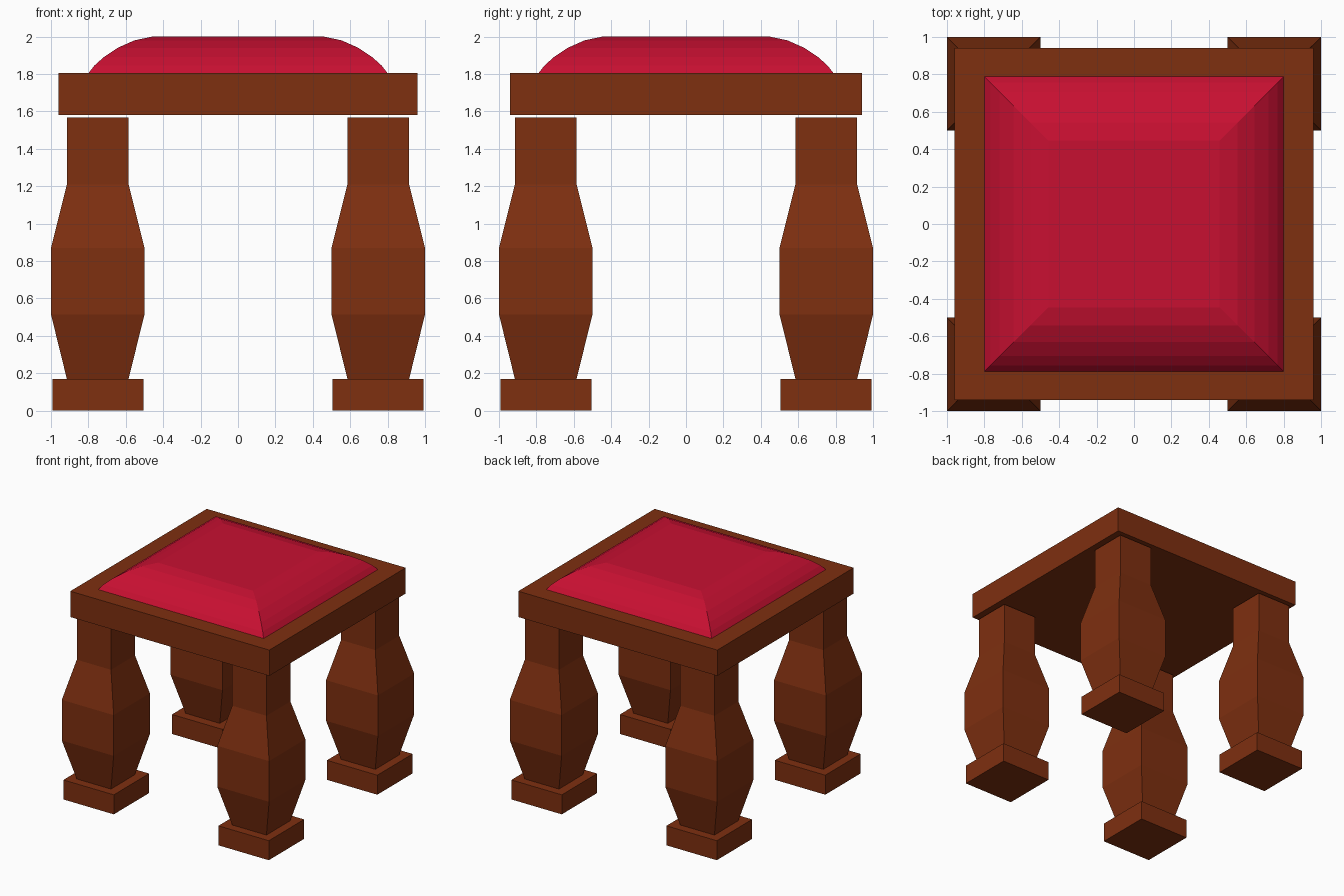
import bpy, bmesh

if "Cube" in bpy.data.objects:
    bpy.data.objects.remove(bpy.data.objects["Cube"])


def material(name, rgb):
    m = bpy.data.materials.new(name)
    m.diffuse_color = (*rgb, 1.0)
    m.use_nodes = True
    m.node_tree.nodes["Principled BSDF"].inputs["Base Color"].default_value = m.diffuse_color
    return m


WOOD = material("brown wood", (0.21, 0.029, 0.005))
FABRIC = material("crimson fabric", (0.575, 0.005, 0.031))


def square_loft(name, rings, mat, location=(0, 0, 0)):
    """Stack rectangular rings (half x, half y, z) into a closed, flat-shaded solid."""
    bm = bmesh.new()
    loops = [[bm.verts.new((sx * hx, sy * hy, z))
              for sx, sy in ((-1, -1), (1, -1), (1, 1), (-1, 1))]
             for hx, hy, z in rings]
    for low, high in zip(loops, loops[1:]):
        for i in range(4):
            j = (i + 1) % 4
            bm.faces.new((low[i], low[j], high[j], high[i]))
    bm.faces.new(loops[0][::-1])
    bm.faces.new(loops[-1])
    mesh = bpy.data.meshes.new(name)
    bm.to_mesh(mesh)
    bm.free()
    mesh.materials.append(mat)
    obj = bpy.data.objects.new(name, mesh)
    obj.location = location
    bpy.context.collection.objects.link(obj)
    return obj


# Seat frame: solid wooden slab
square_loft("seat_frame", [(0.96, 0.94, 1.58), (0.96, 0.94, 1.805)], WOOD)

# Cushion: domed, mitred corners and a flat top
profile = [(0.0, 1.80), (0.035, 1.845), (0.085, 1.89), (0.16, 1.94),
           (0.25, 1.98), (0.345, 2.0)]
square_loft("cushion", [(0.803 - d, 0.792 - d, z) for d, z in profile], FABRIC)

# Legs: bulging square posts on square feet
leg_profile = [(0.165, 0.17), (0.25, 0.515), (0.25, 0.87), (0.165, 1.21), (0.165, 1.567)]
for y, depth in ((-0.75, "front"), (0.75, "back")):
    for x, side in ((-0.75, "left"), (0.75, "right")):
        square_loft(f"{depth}_{side}_leg", [(h, h, z) for h, z in leg_profile],
                    WOOD, (x, y, 0))
        square_loft(f"{depth}_{side}_foot", [(0.243, 0.243, 0), (0.243, 0.243, 0.17)],
                    WOOD, (x * 0.997, y * 0.997, 0))
